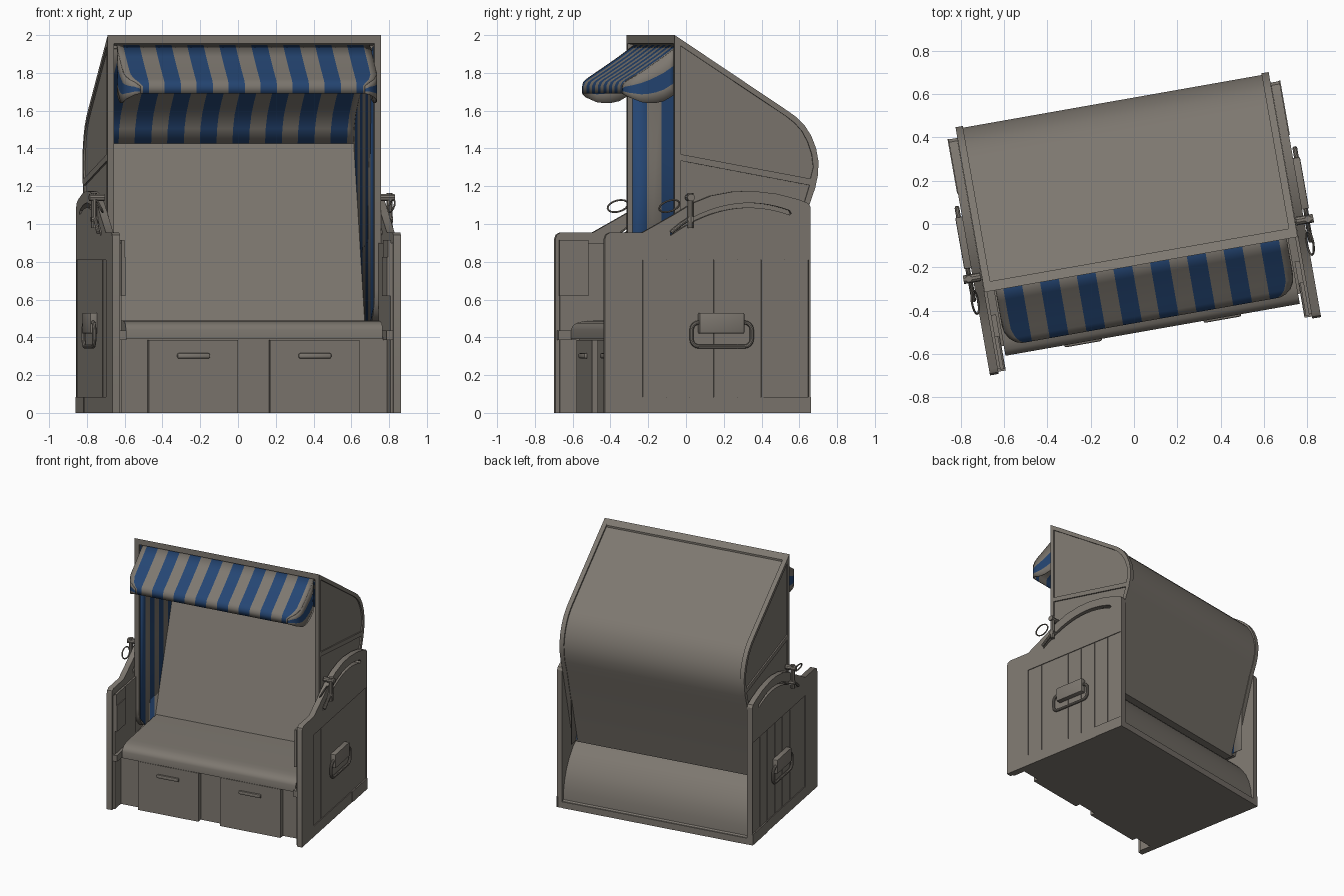
import bpy, bmesh, math
from mathutils import Matrix

if "Cube" in bpy.data.objects:
    bpy.data.objects.remove(bpy.data.objects["Cube"])

def material(name, rgb):
    m = bpy.data.materials.new(name)
    m.diffuse_color = (*rgb, 1)
    m.use_nodes = True
    m.node_tree.nodes["Principled BSDF"].inputs["Base Color"].default_value = m.diffuse_color
    return m

GREY = material("warm grey", (0.205, 0.185, 0.16))
BLUE = material("stripe blue", (0.018, 0.06, 0.17))
TURN = Matrix.Rotation(math.radians(10), 4, 'Z')   # the whole chair is turned

def finish(name, bm):
    bmesh.ops.remove_doubles(bm, verts=bm.verts, dist=1e-5)
    bmesh.ops.recalc_face_normals(bm, faces=bm.faces)
    me = bpy.data.meshes.new(name)
    me.materials.append(GREY)
    me.materials.append(BLUE)
    bm.to_mesh(me)
    bm.free()
    me.transform(TURN)
    ob = bpy.data.objects.new(name, me)
    bpy.context.collection.objects.link(ob)
    bpy.ops.object.select_all(action='DESELECT')
    ob.select_set(True)
    bpy.context.view_layer.objects.active = ob
    bpy.ops.object.shade_smooth_by_angle(angle=math.radians(32))
    return ob

def from_curve(name, cu, matrix):
    tmp = bpy.data.objects.new("tmp", cu)
    bpy.context.collection.objects.link(tmp)
    dg = bpy.context.evaluated_depsgraph_get()
    me = bpy.data.meshes.new_from_object(tmp.evaluated_get(dg))
    bpy.data.objects.remove(tmp)
    me.transform(matrix)
    bm = bmesh.new()
    bm.from_mesh(me)
    bpy.data.meshes.remove(me)
    for f in bm.faces:
        f.material_index = 0
    return finish(name, bm)

def add_loop(cu, pts, cyclic=True):
    sp = cu.splines.new('POLY')
    sp.points.add(len(pts) - 1)
    for p, co in zip(sp.points, pts):
        p.co = (*co, 1) if len(co) == 3 else (*co, 0, 1)
    sp.use_cyclic_u = cyclic

def prism(name, loops, x0, x1):
    """(y, z) outline with optional holes, extruded from x0 to x1"""
    cu = bpy.data.curves.new("c", 'CURVE')
    cu.dimensions = '2D'
    cu.fill_mode = 'BOTH'
    cu.extrude = abs(x1 - x0) / 2
    for l in loops:
        add_loop(cu, l)
    m = Matrix(((0, 0, 1, (x0 + x1) / 2), (1, 0, 0, 0), (0, 1, 0, 0), (0, 0, 0, 1)))
    return from_curve(name, cu, m)

def tube(name, pts, r, cyclic=True):
    cu = bpy.data.curves.new("c", 'CURVE')
    cu.dimensions = '3D'
    cu.bevel_depth = r
    cu.bevel_resolution = 3
    cu.use_fill_caps = True
    add_loop(cu, pts, cyclic)
    return from_curve(name, cu, Matrix())

def box(name, x, y, z, bevel=0):
    bm = bmesh.new()
    bmesh.ops.create_cube(bm, size=1)
    for v in bm.verts:
        v.co = [(a[0] + a[1]) / 2 + c * abs(a[1] - a[0]) for a, c in zip((x, y, z), v.co)]
    if bevel:
        bmesh.ops.bevel(bm, geom=bm.edges[:], offset=bevel, segments=2, affect='EDGES', profile=0.5)
    return finish(name, bm)

def cloth(name, rows, blue, thick=0.005):
    """grid of points, cell (i, j) is blue when blue(i, j)"""
    bm = bmesh.new()
    vs = [[bm.verts.new(p) for p in r] for r in rows]
    for i in range(len(rows) - 1):
        for j in range(len(rows[0]) - 1):
            f = bm.faces.new((vs[i][j], vs[i][j + 1], vs[i + 1][j + 1], vs[i + 1][j]))
            f.material_index = int(blue(i, j))
    ob = finish(name, bm)
    so = ob.modifiers.new("thickness", 'SOLIDIFY')
    so.thickness = thick
    so.offset = 0
    return ob

def lerp_z(pts, y):
    for (a, b), (c, d) in zip(pts, pts[1:]):
        if a <= y <= c:
            return b + (d - b) * (y - a) / (c - a)
    return pts[-1][1] if y > pts[-1][0] else pts[0][1]

# ---- base and seat
prism("base", [[(-.45, 0), (.525, 0), (.525, .05), (.515, .06), (.51, .13), (.49, .21), (.46, .28),
                (.41, .35), (.35, .41), (.27, .45), (.1, .47), (-.45, .40)]], -.735, .735)
box("base_back_rail", (-.735, .735), (.5, .535), (0, .05))
prism("seat", [[(-.3, .39), (-.496, .39), (-.496, .44), (-.488, .46), (-.468, .476),
                (-.43, .486), (-.38, .49), (.25, .49), (.25, .39)]], -.69, .69)
for s, side in ((-1, "left"), (1, "right")):
    c = s * .326
    box("footrest_drawer_" + side, (c - .24, c + .24), (-.49, -.40), (0, .385))
    box("drawer_handle_" + side, (c - .088, c + .088), (-.506, -.485), (.288, .316), .008)

# ---- side panels with curved slot and recessed field
panel = [(-.573, 0), (-.573, .92), (-.565, .943), (-.545, .955), (-.37, .955), (-.2, 1.05), (-.1, 1.11),
         (0, 1.15), (.12, 1.172), (.22, 1.175), (.35, 1.16), (.47, 1.13), (.52, 1.11), (.533, 1.09), (.533, 0)]
field = [(-.37, .085), (-.37, .81), (.522, .81), (.522, .085)]

def arc(y):   # parabola through the slot's ends and middle
    a, b, c = -.22, .17, .42
    return (.95 * (y - b) * (y - c) / ((a - b) * (a - c)) + 1.098 * (y - a) * (y - c) / ((b - a) * (b - c))
            + 1.06 * (y - a) * (y - b) / ((c - a) * (c - b)))
ys = [-.22 + .64 * i / 18 for i in range(19)]
slot = [(y, arc(y) + .012) for y in ys] + [(.43, 1.056)] + [(y, arc(y) - .012) for y in reversed(ys)]

# ---- hood outlines (y, z)
roof = [(-.19, 2.0), (.42, 1.597), (.465, 1.565), (.51, 1.52), (.545, 1.465), (.57, 1.40), (.583, 1.33),
        (.58, 1.26), (.565, 1.19), (.53, 1.09), (.36, .47)]
hood = roof + [(-.06, .47), (-.11, .485), (-.155, .53), (-.18, .58), (-.19, .65)]
upper_hole = [(-.16, 1.945), (.41, 1.57), (.455, 1.535), (.495, 1.49), (.525, 1.435), (.547, 1.37),
              (.555, 1.30), (.54, 1.24), (-.16, 1.37)]
lower_hole = [(-.16, 1.335), (.535, 1.205), (.50, 1.09), (.335, .5), (-.06, .5), (-.13, .56), (-.16, .65)]
ceiling = [(-.15, 1.93), (.1, 1.765), (.27, 1.65), (.35, 1.585), (.40, 1.51), (.42, 1.43)]

# shell: outer skin set slightly inside the frames, ceiling and backrest inside
skin = [(y - .008, z - .012) for y, z in roof]
prism("hood_shell", [[(-.15, 1.957)] + skin[1:] + [(.08, .47)] + ceiling[::-1]], -.705, .705)
prism("hood_front_beam", [[(-.19, 1.955), (-.19, 2.0), (-.145, 1.968), (-.145, 1.945)]], -.71, .71)

for s, side in ((-1, "left"), (1, "right")):
    def sx(a, b):
        return (s * a, s * b)
    prism("side_panel_" + side, [panel, slot], s * .735, s * .764)
    prism("panel_frame_" + side, [panel, slot, field], s * .763, s * .776)
    for k in range(7):   # field planks
        y0 = -.37 + k * .892 / 7
        box("panel_plank_" + side, sx(.76, .770), (y0 + .002, y0 + .1254), (.085, .81))
    box("panel_skirt_" + side, sx(.77, .780), (.28, .535), (0, .085))
    box("inner_lining_" + side, sx(.722, .737), (-.55, -.19), (0, .90))
    box("fold_table_" + side, sx(.708, .725), (-.555, -.40), (.62, .915))
    box("fold_table_edge_" + side, sx(.703, .712), (-.555, -.40), (.62, .825))
    box("drawer_rail_" + side, sx(.70, .737), (-.563, -.3), (.385, .435))
    # hood side wall and raised frame
    prism("hood_wall_" + side, [hood], s * .70, s * .724)
    prism("hood_frame_" + side, [hood, upper_hole, lower_hole], s * .72, s * .734)
    # striped inner side lining
    edges = [-.165 + .0775 * k for k in range(9)]
    cloth("side_lining_" + side,
          [[(s * .698, y, .56 if y < -.12 else .48) for y in edges],
           [(s * .698, y, lerp_z(ceiling, y) + (.01 if y < .4 else 0)) for y in edges]],
          lambda i, j: j % 2 == 0, .004)
    # carrying handle: bracket and rounded ring
    box("handle_bracket_" + side, sx(.76, .808), (-.07, .172), (.42, .53), .006)
    ring = []
    for k in range(20):
        q = k // 5
        a = math.pi / 2 * (q + (k % 5) / 4)
        cy, cz = (1, -1, -1, 1)[q] * .122, (1, 1, -1, -1)[q] * .024
        ring.append((s * .792, .052 + cy + .04 * math.cos(a), .415 + cz + .04 * math.sin(a)))
    tube("carry_handle_" + side, ring, .011)
    # hood clamp: rod, knobs and wire loop
    tube("clamp_rod_" + side, [(s * .795, -.117, .98), (s * .795, -.117, 1.165)], .016, False)
    tube("clamp_knob_" + side, [(s * .74, -.117, 1.14), (s * .82, -.117, 1.14)], .02, False)
    tube("clamp_bolt_" + side, [(s * .72, -.117, 1.025), (s * .81, -.117, 1.025)], .018, False)
    tube("clamp_arm_" + side, [(s * .79, -.117, 1.03), (s * .79, -.165, 1.0), (s * .79, -.22, .955)], .011, False)
    loop = []
    for k in range(16):
        a = k * math.tau / 16
        loop.append((s * (.785 + .015 * math.sin(a)), -.228 + .055 * math.cos(a),
                     1.095 + .03 * math.sin(a) + .012 * math.cos(a)))
    tube("clamp_loop_" + side, loop, .005)

# ---- striped ceiling and awning
P = .172
cols = [-.68] + [(k + .5) * P + d for k in range(-4, 4) for d in (-.044, .044)] + [.68]
striped = lambda i, j: j % 2 == 1
cloth("ceiling_lining", [[(x * 1.02, y - .004, z - .004) for x in cols] for y, z in ceiling], striped, .004)

def half_width(y):   # rounded front corners of the awning
    r, y0 = .09, -.36
    return .68 if y > y0 else .68 - r + math.sqrt(max(0, r * r - (y0 - y) ** 2))

def corner(x, y):
    a = abs(x)
    if a > .56:
        a = .56 + (a - .56) * (half_width(y) - .56) / .12
    return math.copysign(a, x)

awning = [(-.16, 1.945), (-.24, 1.885), (-.32, 1.83), (-.38, 1.79), (-.42, 1.765), (-.44, 1.75),
          (-.449, 1.73), (-.449, 1.69)]
cloth("awning", [[(corner(x, y), y, z) for x in cols] for y, z in awning], striped)

# side flaps: scalloped lower edge, one blue band
top = sorted(awning[:-1])
low = [(-.449, 1.69), (-.42, 1.67), (-.36, 1.645), (-.30, 1.637), (-.24, 1.65), (-.18, 1.685)]
fy = [-.449, -.44, -.42, -.39, -.36, -.32, -.28, -.24, -.21, -.18]
for s, side in ((-1, "left"), (1, "right")):
    cloth("awning_flap_" + side,
          [[(s * half_width(y), y, lerp_z(top, y) * (1 - t) + lerp_z(low, y) * t) for y in fy]
           for t in (0, .36, .74, 1)], lambda i, j: i == 1)
